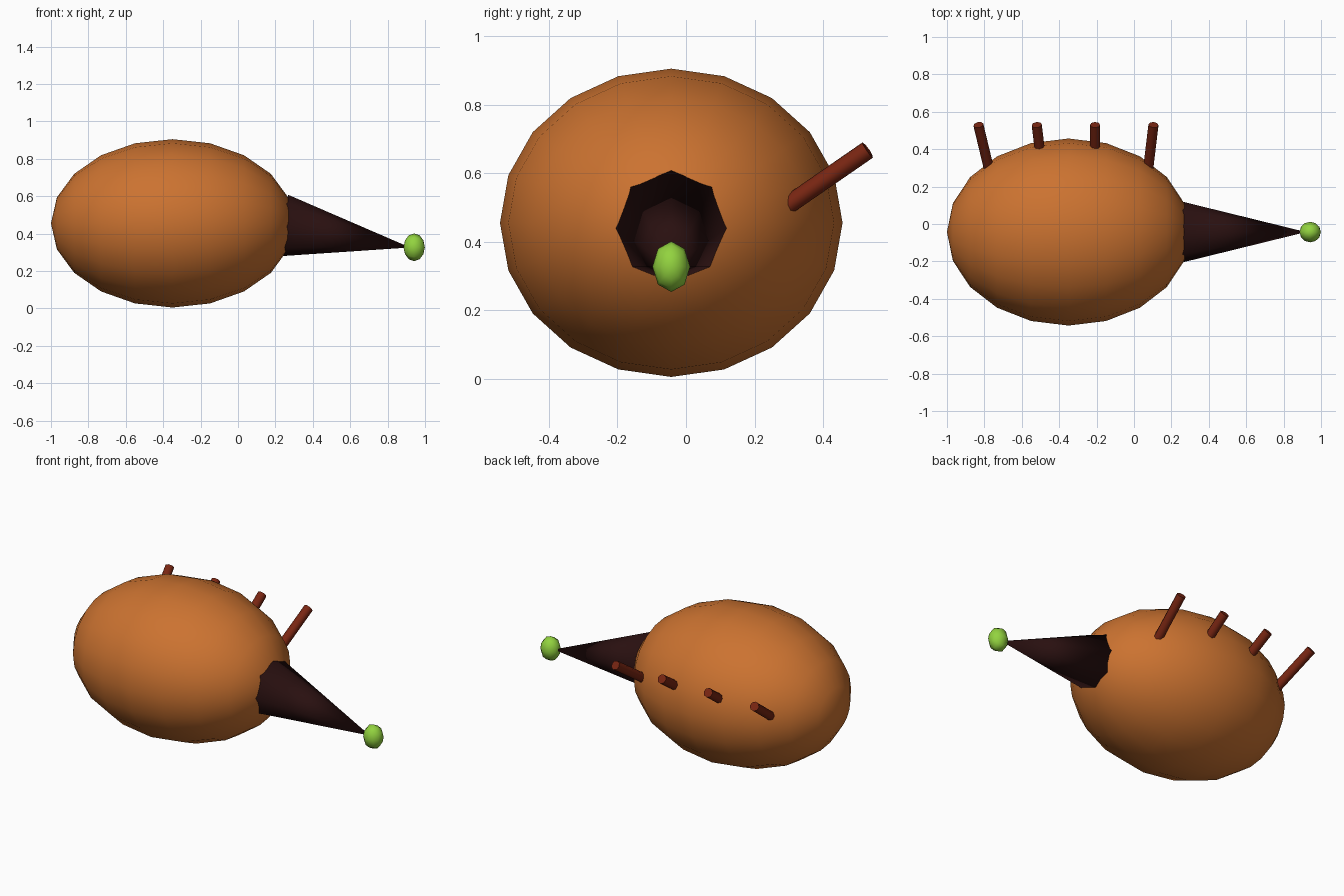
import bpy
from math import pi
from mathutils import Matrix, Vector

cube = bpy.data.objects.get("Cube")
if cube:
    bpy.data.objects.remove(cube, do_unlink=True)


def material(name, rgb):
    mat = bpy.data.materials.new(name)
    mat.use_nodes = True
    color = (*rgb, 1)
    mat.diffuse_color = color
    mat.node_tree.nodes["Principled BSDF"].inputs["Base Color"].default_value = color
    return mat


def finish(name, mat):
    obj = bpy.context.object
    obj.name = name
    obj.data.name = name
    obj.data.materials.append(mat)
    return obj


def ellipsoid(name, center, radii, segments, rings, mat):
    """Smooth sphere with its poles along x, scaled to three radii."""
    bpy.ops.mesh.primitive_uv_sphere_add(segments=segments, ring_count=rings)
    obj = finish(name, mat)
    obj.data.transform(Matrix.Diagonal((*radii, 1)) @ Matrix.Rotation(pi / 2, 4, "Y"))
    obj.location = center
    bpy.ops.object.shade_smooth()
    return obj


def tapered_rod(name, start, end, radius, tip_radius, sides, mat):
    """Cone or cylinder running from start to end."""
    axis = Vector(end) - Vector(start)
    bpy.ops.mesh.primitive_cone_add(vertices=sides, radius1=radius,
                                    radius2=tip_radius, depth=axis.length)
    obj = finish(name, mat)
    obj.location = (Vector(start) + Vector(end)) / 2
    obj.rotation_euler = axis.to_track_quat("Z", "Y").to_euler()
    return obj


orange = material("orange_brown", (0.60, 0.17, 0.03))
dark = material("dark_brown", (0.022, 0.005, 0.005))
green = material("lime_green", (0.29, 0.65, 0.05))
rust = material("rust_red", (0.19, 0.019, 0.006))

MID_Y = -0.043

# Rounded body
ellipsoid("body", (-0.35, MID_Y, 0.455), (0.65, 0.5, 0.45), 20, 10, orange)

# Pointed snout, tilted slightly down, with a small nose at its tip
tapered_rod("snout", (0.24, MID_Y, 0.443), (0.92, MID_Y, 0.326), 0.167, 0, 8, dark)
bpy.ops.object.shade_smooth()
ellipsoid("nose", (0.942, MID_Y, 0.327), (0.057, 0.055, 0.074), 8, 6, green)

# Row of spines fanning out of the back
for i in range(4):
    tip = Vector((-0.832 + 0.312 * i, 0.53, 0.667))
    lean = 0.12 * (i - 2)
    root = tip - 0.3 * Vector((lean, 1, 0.69))
    tapered_rod(f"spine_{i + 1}", root, tip, 0.027, 0.027, 8, rust)
    bpy.ops.object.shade_smooth_by_angle(angle=pi / 3)
